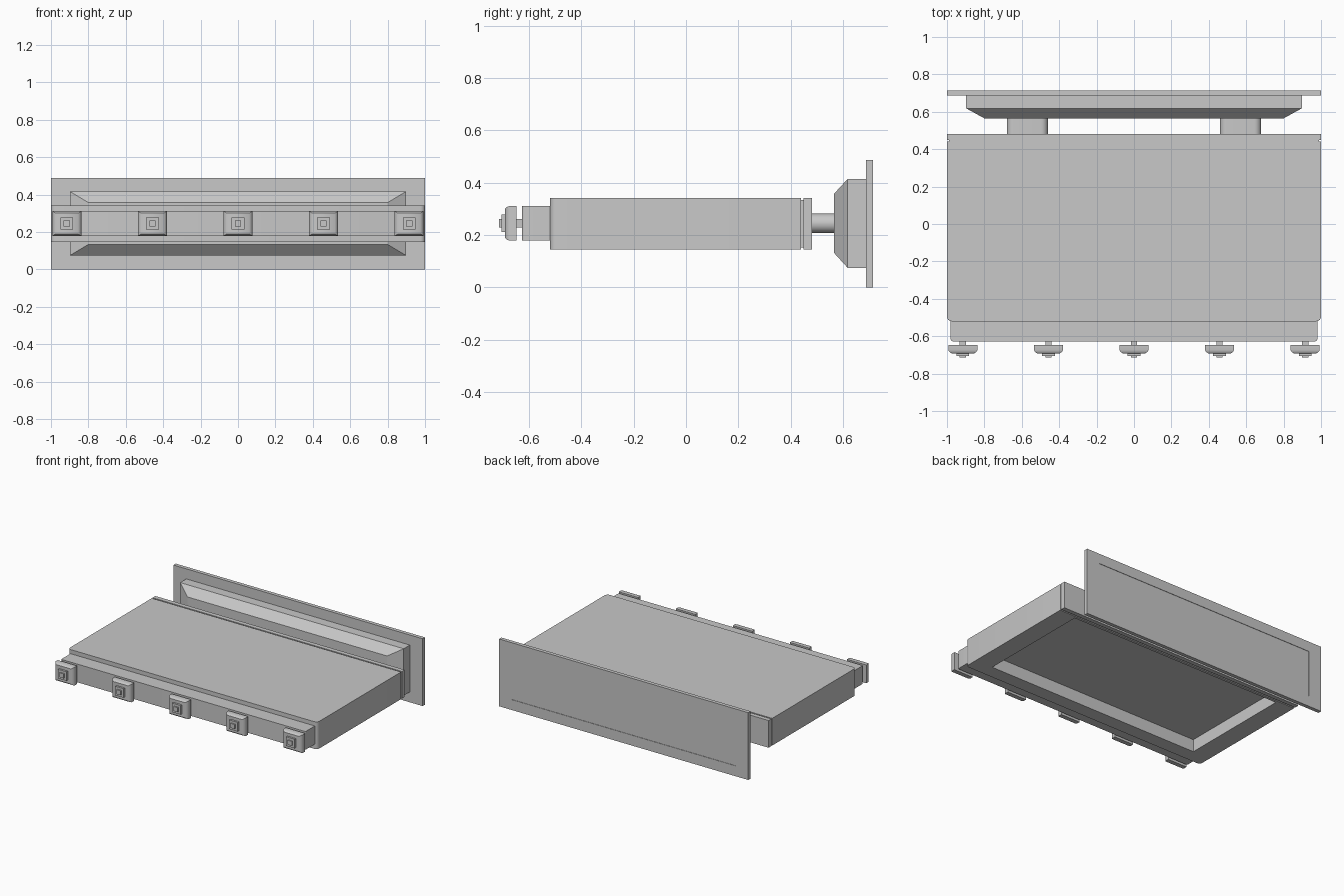
import bpy
import bmesh

cube = bpy.data.objects.get("Cube")
if cube:
    bpy.data.objects.remove(cube, do_unlink=True)

grey = bpy.data.materials.new("plain grey")
grey.use_nodes = True
COLOUR = (0.58, 0.58, 0.58, 1.0)
grey.diffuse_color = COLOUR
grey.node_tree.nodes["Principled BSDF"].inputs["Base Color"].default_value = COLOUR

MID = 0.245  # height of the centre line


def finish(name, bm, smooth=False):
    bmesh.ops.recalc_face_normals(bm, faces=bm.faces)
    mesh = bpy.data.meshes.new(name)
    bm.to_mesh(mesh)
    bm.free()
    mesh.materials.append(grey)
    obj = bpy.data.objects.new(name, mesh)
    bpy.context.collection.objects.link(obj)
    if smooth:
        bpy.ops.object.select_all(action="DESELECT")
        obj.select_set(True)
        bpy.context.view_layer.objects.active = obj
        bpy.ops.object.shade_smooth_by_angle(angle=0.6)


def box(x, y, z):
    """New mesh holding a box given (low, high) ranges along each axis."""
    bm = bmesh.new()
    for v in bmesh.ops.create_cube(bm, size=1)["verts"]:
        v.co = [r[0] if c < 0 else r[1] for c, r in zip(v.co, (x, y, z))]
    return bm


def round_edges(bm, test, radius, segments):
    edges = [e for e in bm.edges if test(e)]
    bmesh.ops.bevel(bm, geom=edges, offset=radius, segments=segments,
                    profile=0.5, affect="EDGES")


def along(e, axis):
    d = e.verts[1].co - e.verts[0].co
    return abs(d[axis]) > 0.99 * d.length


def loft(name, cx, sections, smooth=False):
    """Skin rectangular sections (y, half width, half height) along y."""
    bm = bmesh.new()
    rings = []
    for y, w, h in sections:
        rings.append([bm.verts.new((cx + sx * w, y, MID + sz * h))
                      for sx, sz in ((-1, -1), (1, -1), (1, 1), (-1, 1))])
    for a, b in zip(rings, rings[1:]):
        for i in range(4):
            j = (i + 1) % 4
            bm.faces.new((a[i], a[j], b[j], b[i]))
    bm.faces.new(rings[0])
    bm.faces.new(rings[-1])
    finish(name, bm, smooth)


# Main housing: box hollowed from below, front corners rounded
bm = box((-1, 1), (-0.52, 0.44), (0.145, 0.342))
bottom = min(bm.faces, key=lambda f: f.calc_center_median().z)
bmesh.ops.inset_region(bm, faces=[bottom], thickness=0.05)
for v in bottom.verts:
    v.co.x = 0.86 if v.co.x > 0 else -0.86
    v.co.y = 0.42 if v.co.y > 0 else -0.42
ceiling = bmesh.ops.extrude_discrete_faces(bm, faces=[bottom])["faces"][0]
for v in ceiling.verts:
    v.co.z = 0.235
round_edges(bm, lambda e: along(e, 2) and e.verts[0].co.y < -0.5, 0.025, 4)
finish("housing", bm, smooth=True)

# Front fascia
bm = box((-0.98, 0.98), (-0.627, -0.5), (0.18, 0.312))
round_edges(bm, lambda e: along(e, 2) and e.verts[0].co.y < -0.6, 0.01, 3)
finish("front_fascia", bm, smooth=True)

# Rear strip behind a narrow groove
finish("rear_groove", box((-0.99, 0.99), (0.43, 0.46), (0.152, 0.335)))
finish("rear_strip", box((-1, 1), (0.45, 0.482), (0.145, 0.342)))

# Two rounded connecting ducts
for side, cx in (("right", -0.57), ("left", 0.57)):
    bm = box((cx - 0.11, cx + 0.11), (0.47, 0.58), (MID - 0.037, MID + 0.037))
    round_edges(bm, lambda e: along(e, 1), 0.0365, 8)
    finish(side + "_duct", bm, smooth=True)

# Rear hood with tapered mouth
loft("rear_hood", 0, [(0.565, 0.80, 0.112), (0.618, 0.897, 0.17), (0.70, 0.897, 0.17)])

# Wall plate with a slightly sunk panel on its back
bm = box((-1, 1), (0.688, 0.715), (0, 0.488))
back = max(bm.faces, key=lambda f: f.calc_center_median().y)
bmesh.ops.inset_region(bm, faces=[back], thickness=0.05)
for v in back.verts:
    v.co.x = 0.897 if v.co.x > 0 else -0.897
    v.co.z = MID + (0.17 if v.co.z > MID else -0.17)
panel = bmesh.ops.extrude_discrete_faces(bm, faces=[back])["faces"][0]
for v in panel.verts:
    v.co.y -= 0.003
finish("wall_plate", bm)

# Row of square knobs on short stems
for i in range(5):
    cx = (i - 2) * 0.4575
    loft(f"knob_stem_{i + 1}", cx, [(-0.66, 0.017, 0.016), (-0.62, 0.017, 0.016)])
    loft(f"knob_body_{i + 1}", cx, [(-0.692, 0.060, 0.055), (-0.684, 0.072, 0.063),
                                    (-0.674, 0.078, 0.066), (-0.648, 0.078, 0.066)], True)
    loft(f"knob_cap_{i + 1}", cx, [(-0.706, 0.034, 0.033), (-0.69, 0.034, 0.033)])
    loft(f"knob_tip_{i + 1}", cx, [(-0.715, 0.017, 0.016), (-0.70, 0.017, 0.016)])
